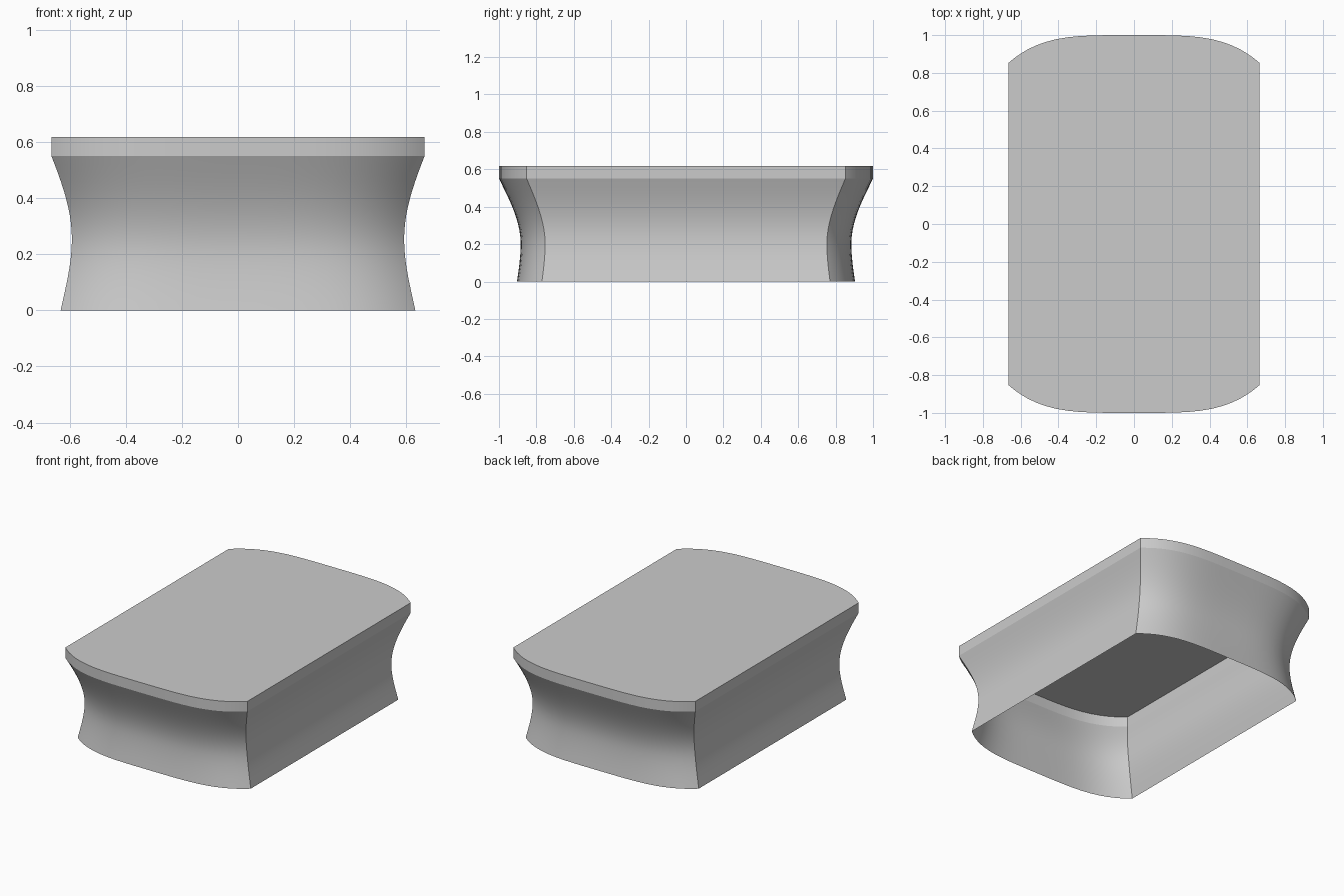
import bpy, bmesh, math
from mathutils import Vector
from mathutils.geometry import interpolate_bezier

if "Cube" in bpy.data.objects:
    bpy.data.objects.remove(bpy.data.objects["Cube"])

RIM_Z, TOP_Z, SEGS, LEVELS = 0.55, 0.617, 28, 18


def profile(*pts):
    """Sample two joined bezier arcs given as (offset, z) points."""
    p = [Vector((a, z, 0)) for a, z in pts]
    return interpolate_bezier(*p[:4], 24)[:-1] + interpolate_bezier(*p[3:], 24)


def offset_at(curve, z):
    for a, b in zip(curve, curve[1:]):
        if z <= b.y + 1e-6:
            return a.x + (b.x - a.x) * (z - a.y) / (b.y - a.y)
    return curve[-1].x


# Waisted profiles of the long sides and the bowed ends
side = profile((.632, 0), (.61, .1), (.592, .17), (.592, .255),
               (.592, .36), (.63, .46), (.665, RIM_Z))
end = profile((.904, 0), (.893, .07), (.884, .14), (.884, .2),
              (.884, .32), (.94, .43), (1.0, RIM_Z))

bm = bmesh.new()


def ring(z):
    w, d = offset_at(side, z), offset_at(end, z)
    pts = []
    for s in (-1, 1):
        for i in range(SEGS + 1):
            u = -math.cos(math.pi * i / SEGS)
            pts.append(bm.verts.new((-s * w * u, s * d * (1 - .148 * u ** 4), z))
                       if s > 0 else
                       bm.verts.new((w * u, -d * (1 - .148 * u ** 4), z)))
    return pts


# Waisted wall, open at the bottom, with a straight rim and flat top
rings = [ring(RIM_Z * k / LEVELS) for k in range(LEVELS + 1)] + [ring(TOP_Z)]
for lo, hi in zip(rings, rings[1:]):
    for i in range(len(lo)):
        j = (i + 1) % len(lo)
        bm.faces.new((lo[i], lo[j], hi[j], hi[i]))
bm.faces.new(rings[-1])

mesh = bpy.data.meshes.new("waisted_block")
bm.to_mesh(mesh)
bm.free()
block = bpy.data.objects.new("waisted_block", mesh)
bpy.context.collection.objects.link(block)
bpy.context.view_layer.objects.active = block
block.select_set(True)
bpy.ops.object.shade_smooth_by_angle(angle=math.radians(18))
